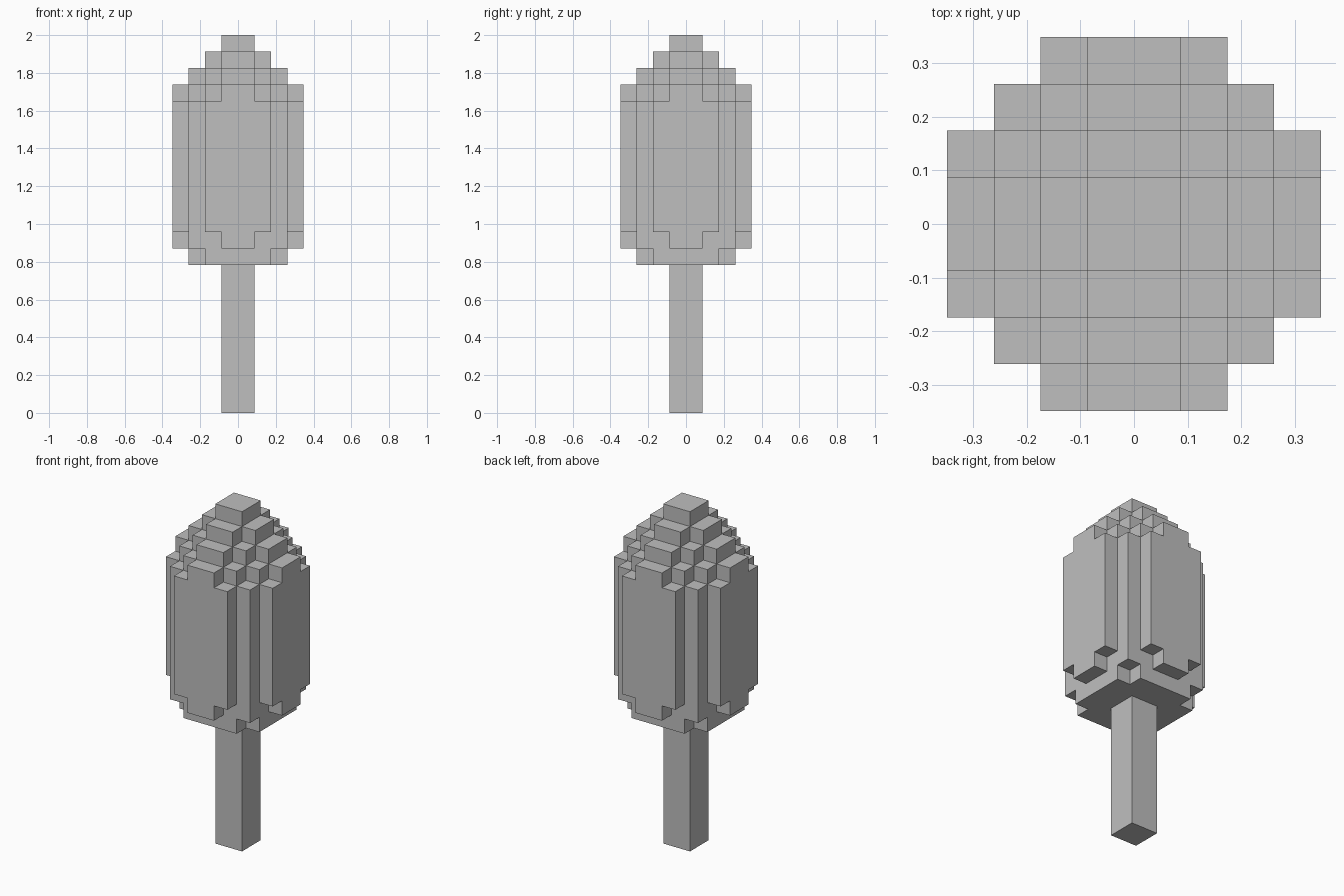
import bpy
import bmesh
import math
from mathutils import Vector

if "Cube" in bpy.data.objects:
    bpy.data.objects.remove(bpy.data.objects["Cube"], do_unlink=True)

UNIT = 2 / 23  # edge of one block

gray = bpy.data.materials.new("plain_gray")
gray.use_nodes = True
gray.diffuse_color = (0.52, 0.52, 0.52, 1)
gray.node_tree.nodes["Principled BSDF"].inputs["Base Color"].default_value = (0.52, 0.52, 0.52, 1)


def ring(c):
    """Block index counted outward from the centre line."""
    return c if c >= 0 else -1 - c


def in_handle(cell):
    x, y, z = cell
    return max(ring(x), ring(y)) == 0 and 0 <= z < 9


def in_head(cell):
    x, y, z = cell
    far, near = sorted((ring(x), ring(y)), reverse=True)
    if far > 3 or far + near > 4:
        return False
    top = 23 - far - near              # stepped pyramid cap
    bottom = 9                         # flat underside, stepped at the rim
    if far == 3:
        bottom = 10 + near
    elif near == 2:
        bottom = 10
    return bottom <= z < top


def build_blocks(name, inside):
    """Skin a set of blocks with only its outer faces, merged where flat."""
    bm = bmesh.new()
    span = range(-4, 4)
    for cell in ((x, y, z) for x in span for y in span for z in range(23)):
        if not inside(cell):
            continue
        centre = Vector(cell) + Vector((0.5, 0.5, 0.5))
        for axis in range(3):
            for side in (-1, 1):
                n = Vector((0, 0, 0))
                n[axis] = side
                if inside(tuple(int(c + d) for c, d in zip(cell, n))):
                    continue
                u = Vector((0, 0, 0))
                u[(axis + 1) % 3] = 0.5
                v = n.cross(u)
                corners = (-u - v, u - v, u + v, v - u)
                bm.faces.new([bm.verts.new((centre + n / 2 + c) * UNIT) for c in corners])
    bmesh.ops.remove_doubles(bm, verts=bm.verts[:], dist=UNIT / 100)
    bmesh.ops.dissolve_limit(bm, angle_limit=math.radians(1),
                             verts=bm.verts[:], edges=bm.edges[:])
    mesh = bpy.data.meshes.new(name)
    bm.to_mesh(mesh)
    bm.free()
    mesh.materials.append(gray)
    obj = bpy.data.objects.new(name, mesh)
    bpy.context.collection.objects.link(obj)
    return obj


# Slim square handle and the stepped head on top of it
build_blocks("handle", in_handle)
build_blocks("head", in_head)
